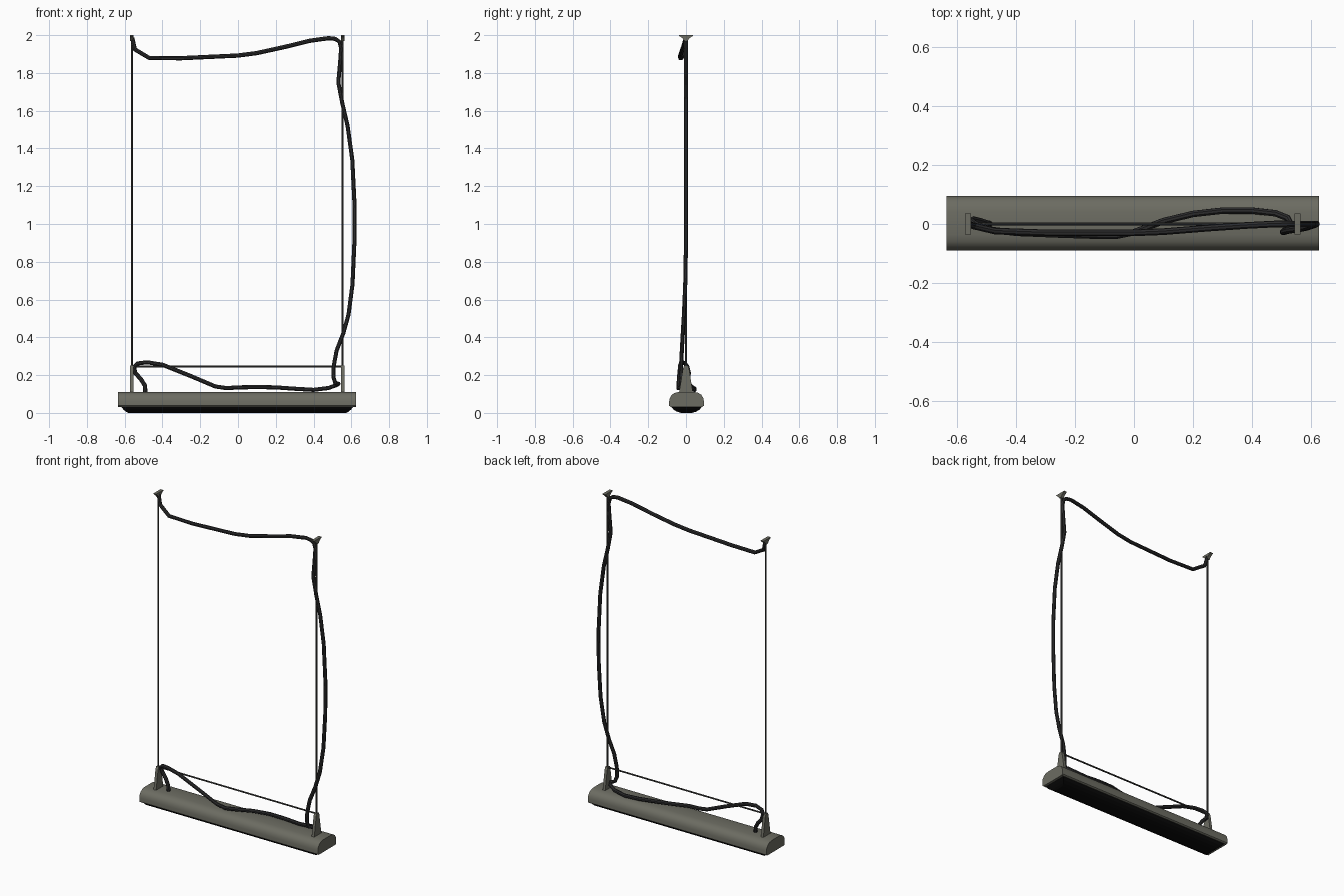
import bpy, bmesh, math
from mathutils import Vector

if "Cube" in bpy.data.objects:
    bpy.data.objects.remove(bpy.data.objects["Cube"])

CX, CY = -0.004, 0.003   # fixture centre
POST = 0.558             # half spacing of the two suspension points


def material(name, r, g, b):
    m = bpy.data.materials.new(name)
    m.diffuse_color = (r, g, b, 1)
    m.use_nodes = True
    m.node_tree.nodes["Principled BSDF"].inputs["Base Color"].default_value = m.diffuse_color
    return m


housing_grey = material("housing grey", 0.15, 0.15, 0.122)
wire_grey = material("wire grey", 0.05, 0.05, 0.046)
cable_black = material("cable charcoal", 0.025, 0.025, 0.026)
lens_black = material("lens black", 0.003, 0.003, 0.003)


def loft(name, rings, mat, smooth=False):
    """Skin a list of equal-length point rings and cap both ends."""
    bm = bmesh.new()
    vs = [[bm.verts.new(p) for p in ring] for ring in rings]
    n = len(vs[0])
    for a, b in zip(vs, vs[1:]):
        for i in range(n):
            j = (i + 1) % n
            bm.faces.new((a[i], a[j], b[j], b[i]))
    bm.faces.new(vs[0])
    bm.faces.new(vs[-1])
    bmesh.ops.recalc_face_normals(bm, faces=bm.faces)
    me = bpy.data.meshes.new(name)
    bm.to_mesh(me)
    bm.free()
    me.materials.append(mat)
    ob = bpy.data.objects.new(name, me)
    bpy.context.collection.objects.link(ob)
    if smooth:
        bpy.ops.object.select_all(action='DESELECT')
        bpy.context.view_layer.objects.active = ob
        ob.select_set(True)
        bpy.ops.object.shade_smooth_by_angle(angle=math.radians(35))
    return ob


def rect(x, y, hx, hy, z):
    return [(x - hx, y - hy, z), (x + hx, y - hy, z), (x + hx, y + hy, z), (x - hx, y + hy, z)]


def tube(name, pts, r, sides, mat, smooth=False):
    """Sweep a round section along a polyline."""
    pts = [Vector(p) for p in pts]
    rings, side = [], None
    for i, p in enumerate(pts):
        t = (pts[min(i + 1, len(pts) - 1)] - pts[max(i - 1, 0)]).normalized()
        if side is None:
            side = t.cross(Vector((0, 1, 0))).normalized()
        side = (side - t * side.dot(t)).normalized()
        up = t.cross(side)
        rings.append([p + r * (math.cos(a) * side + math.sin(a) * up)
                      for a in (2 * math.pi * k / sides for k in range(sides))])
    return loft(name, rings, mat, smooth)


# Housing: domed bar extruded along x
half = [(0.084, 0.032), (0.092, 0.038), (0.092, 0.062), (0.088, 0.080),
        (0.078, 0.096), (0.062, 0.106), (0.040, 0.111)]
profile = half + [(-y, z) for y, z in reversed(half)]
loft("housing", [[(CX + s * 0.63, CY + y, z) for y, z in profile] for s in (-1, 1)],
     housing_grey, True)

# Lens: dark tapered panel underneath
loft("lens", [rect(CX, CY, hx, hy, z) for hx, hy, z in
              ((0.615, 0.082, 0.034), (0.603, 0.070, 0.018), (0.590, 0.052, 0.007), (0.578, 0.03, 0.0))],
     lens_black)

# Brackets, hanging wires and ceiling hooks, one per side
for s, label in ((-1, "left"), (1, "right")):
    x = CX + s * POST
    loft(label + "_bracket", [rect(x, CY - 0.003, 0.009, hy, z) for hy, z in
                              ((0.037, 0.105), (0.028, 0.16), (0.016, 0.235), (0.010, 0.25))],
         housing_grey)
    tube(label + "_wire", [(x, 0, 0.24), (x, 0, 1.99)], 0.005, 8, wire_grey, True)
    loft(label + "_ceiling_hook", [rect(x, 0, 0.010, hy, z) for hy, z in
                                   ((0.006, 1.968), (0.018, 1.983), (0.036, 1.996), (0.036, 2.0))],
         housing_grey)

# Cross bar between the brackets
tube("cross_bar", [(CX - POST, 0, 0.245), (CX + POST, 0, 0.245)], 0.005, 8, wire_grey, True)

# Power cable: wanders along the housing, up the right wire and across the top
path = [(-0.49, 0.0, 0.105), (-0.493, 0.0, 0.145), (-0.515, 0.008, 0.18), (-0.543, 0.015, 0.21),
        (-0.55, 0.008, 0.243), (-0.53, -0.005, 0.262), (-0.48, -0.02, 0.268), (-0.40, -0.03, 0.255),
        (-0.25, -0.036, 0.195), (-0.12, -0.04, 0.14), (-0.06, -0.04, 0.131), (0.0, -0.028, 0.135),
        (0.1, 0.01, 0.137), (0.2, 0.034, 0.135), (0.3, 0.045, 0.128), (0.40, 0.045, 0.122),
        (0.48, 0.036, 0.132), (0.52, 0.02, 0.147), (0.532, -0.003, 0.154), (0.515, -0.02, 0.158),
        (0.505, -0.027, 0.19), (0.507, -0.026, 0.25), (0.522, -0.022, 0.33), (0.557, -0.017, 0.42),
        (0.585, -0.011, 0.52), (0.606, -0.004, 0.68), (0.616, 0, 0.9), (0.617, 0, 1.1),
        (0.605, 0, 1.34), (0.58, 0, 1.52), (0.552, 0, 1.64), (0.531, 0, 1.75),
        (0.54, 0, 1.85), (0.546, 0, 1.93), (0.537, 0, 1.965), (0.515, 0.0, 1.98),
        (0.48, 0.0, 1.984), (0.38, -0.005, 1.97), (0.25, -0.014, 1.938), (0.1, -0.026, 1.905),
        (0.0, -0.03, 1.892), (-0.15, -0.03, 1.885), (-0.30, -0.03, 1.878), (-0.47, -0.024, 1.879),
        (-0.545, -0.006, 1.924), (-0.56, 0, 1.985)]
# (coordinates above are the cable centre line)
tube("power_cable", path, 0.0115, 8, cable_black, True)
